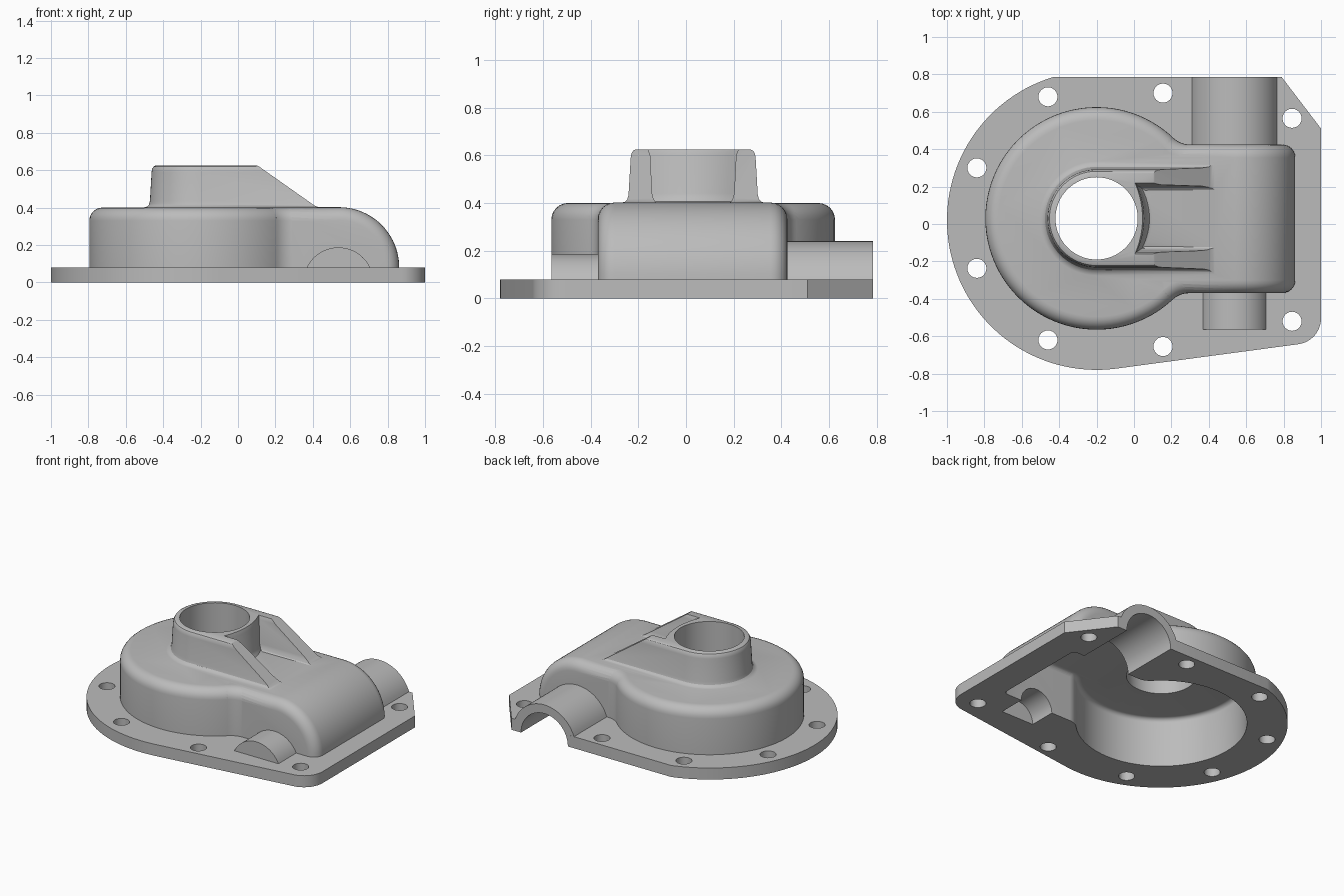
import bpy, bmesh, math

if "Cube" in bpy.data.objects:
    bpy.data.objects.remove(bpy.data.objects["Cube"])

CX, CY = -0.2, 0.03          # gear axis
SX = 0.537                   # shaft axis x
metal = bpy.data.materials.new("cast_grey")
metal.diffuse_color = (0.5, 0.5, 0.5, 1)
metal.use_nodes = True
metal.node_tree.nodes["Principled BSDF"].inputs["Base Color"].default_value = metal.diffuse_color


def arc(cx, cy, r, a0, a1, n):
    """Points on an arc, angles in degrees."""
    return [(cx + r * math.cos(math.radians(a0 + (a1 - a0) * i / n)),
             cy + r * math.sin(math.radians(a0 + (a1 - a0) * i / n))) for i in range(n + 1)]


def loft(name, rings):
    """Closed solid through rings of equal point count."""
    bm = bmesh.new()
    vs = [[bm.verts.new(p) for p in ring] for ring in rings]
    n = len(vs[0])
    for a, b in zip(vs, vs[1:]):
        for i in range(n):
            bm.faces.new((a[i], a[(i + 1) % n], b[(i + 1) % n], b[i]))
    bm.faces.new(vs[0])
    bm.faces.new(vs[-1])
    bmesh.ops.recalc_face_normals(bm, faces=bm.faces)
    me = bpy.data.meshes.new(name)
    bm.to_mesh(me)
    bm.free()
    me.materials.append(metal)
    ob = bpy.data.objects.new(name, me)
    bpy.context.collection.objects.link(ob)
    return ob


def prism_z(name, pts, z0, z1):
    return loft(name, [[(x, y, z) for x, y in pts] for z in (z0, z1)])


def prism_y(name, pts, y0, y1):
    return loft(name, [[(x, y, z) for x, z in pts] for y in (y0, y1)])


def combine(base, other, op):
    """Boolean, applied at once; the operand is removed."""
    m = base.modifiers.new(op, 'BOOLEAN')
    m.operation, m.object, m.solver = op, other, 'EXACT'
    bpy.context.view_layer.update()
    dg = bpy.context.evaluated_depsgraph_get()
    me = bpy.data.meshes.new_from_object(base.evaluated_get(dg))
    base.modifiers.clear()
    base.data = me
    bpy.data.objects.remove(other)


def body_parts(inset, z0, r):
    """Round gear chamber, worm chamber and the two blends between them."""
    top, rad = 0.4 - inset, 0.595 - inset
    lo, hi = -0.37 + inset, 0.425 - inset
    steps = [(r * (1 - math.cos(math.radians(a))), r * (1 - math.sin(math.radians(a))))
             for a in range(0, 91, 15)]            # (inset, drop) of the rounded edge
    layers = [(0, z0)] + [(d, top - h) for d, h in steps]
    parts = [loft("gear_chamber", [[(x, y, z) for x, y in arc(CX, CY, rad - d, 0, 356.25, 95)]
                                   for d, z in layers])]
    # worm chamber: quarter-round side profile, rounded towards both ends
    rings = []
    ends = [(lo + h, d) for h, d in [(h, d) for d, h in reversed(steps)]]
    ends = [(lo + d, h) for d, h in steps] + [(hi - d, h) for d, h in reversed(steps)]
    for y, shrink in sorted(ends):
        prof = [(0.0, z0), (0.0, top - shrink)]
        prof += arc(0.54, 0.08, 0.322 - inset - shrink, 90, 0, 20)
        prof += [(0.862 - inset - shrink, z0)]
        rings.append([(x, y, z) for x, z in prof])
    parts.append(loft("worm_chamber", rings))
    # concave blends
    f = 0.13 - inset * 0.3
    for s, edge in ((1, hi - CY), (-1, CY - lo)):
        dy = edge + f
        dx = math.sqrt((rad + f) ** 2 - dy * dy)
        a0 = math.degrees(math.atan2(-dy, -dx))
        rings = []
        for d, z in layers:
            pts = arc(dx, dy, f + d, a0, -90, 10) + [(dx, 0.15), (dx - 0.2, 0.15)]
            rings.append([(CX + x, CY + s * y, z) for x, y in pts])
        parts.append(loft("blend", rings))
    return parts


# Flange plate
outline = arc(-0.2, 0.02, 0.8, 107, 277.6, 60) + arc(0.86, -0.504, 0.14, 277.6, 360, 12)
outline += [(1, 0.51), (0.79, 0.785)]
cover = prism_z("gear_cover", outline, 0, 0.08)

# Hub: tapered stadium with flared foot and rounded rim
rings = []
for r, z in ((0.305, 0.3), (0.305, 0.4), (0.287, 0.405), (0.276, 0.416), (0.271, 0.435),
             (0.262, 0.59), (0.259, 0.607), (0.252, 0.619), (0.24, 0.625)):
    pts = arc(CX, CY, r, 90, 270, 32) + [(0.45, CY - r), (0.45, CY + r)]
    rings.append([(x, y, z) for x, y in pts])
hub = loft("hub", rings)
# Sloping rib tops
combine(hub, prism_y("slope_cut", [(0.09, 0.632), (0.11, 0.621), (0.41, 0.41), (0.44, 0.398),
                                   (0.6, 0.398), (0.6, 0.8), (0.09, 0.8)], -0.6, 0.6), 'DIFFERENCE')
# Slot between the ribs
rings = []
for w, off, z in ((0.15, 0.035, 0.25), (0.15, 0.035, 0.4), (0.16, 0.018, 0.406), (0.167, 0.008, 0.42),
                  (0.172, 0.0, 0.44), (0.18, -0.01, 0.6), (0.195, -0.025, 0.64)):
    pts = [(0.065 + off - 0.04 * (t / 6) ** 2, CY + w * t / 6) for t in range(-6, 7)]
    rings.append([(x, y, z) for x, y in pts + [(0.7, CY + w), (0.7, CY - w)]])
combine(hub, loft("slot_cut", rings), 'DIFFERENCE')

# Add chambers, hub and shaft housings
for part in body_parts(0, 0.04, 0.07):
    combine(cover, part, 'UNION')
combine(cover, hub, 'UNION')
for r, y0, y1 in ((0.24, 0.3, 0.785), (0.187, -0.565, -0.25)):
    combine(cover, prism_y("shaft_housing", arc(SX, 0.0, r, 3, 177, 32), y0, y1), 'UNION')

# Hollow inside
for part in body_parts(0.057, -0.1, 0.03):
    combine(cover, part, 'DIFFERENCE')
for r, y0, y1 in ((0.18, 0.25, 0.9), (0.125, -0.5, -0.2)):
    combine(cover, prism_y("shaft_bore", arc(SX, 0, r, 0, 352.5, 47), y0, y1), 'DIFFERENCE')

# Hub bore and bolt holes
holes = [(CX, CY, 0.22, 64)] + [(x, y, 0.051, 24) for x, y in (
    (-0.46, 0.68), (0.155, 0.7), (0.845, 0.565), (-0.84, 0.3),
    (-0.84, -0.237), (-0.46, -0.62), (0.155, -0.655), (0.845, -0.52))]
for x, y, r, n in holes:
    combine(cover, prism_z("hole", arc(x, y, r, 0, 360 - 360 / n, n - 1), -0.2, 0.9), 'DIFFERENCE')

# Smooth shading with crisp edges
bpy.context.view_layer.objects.active = cover
cover.select_set(True)
bpy.ops.object.shade_smooth_by_angle(angle=math.radians(30))
